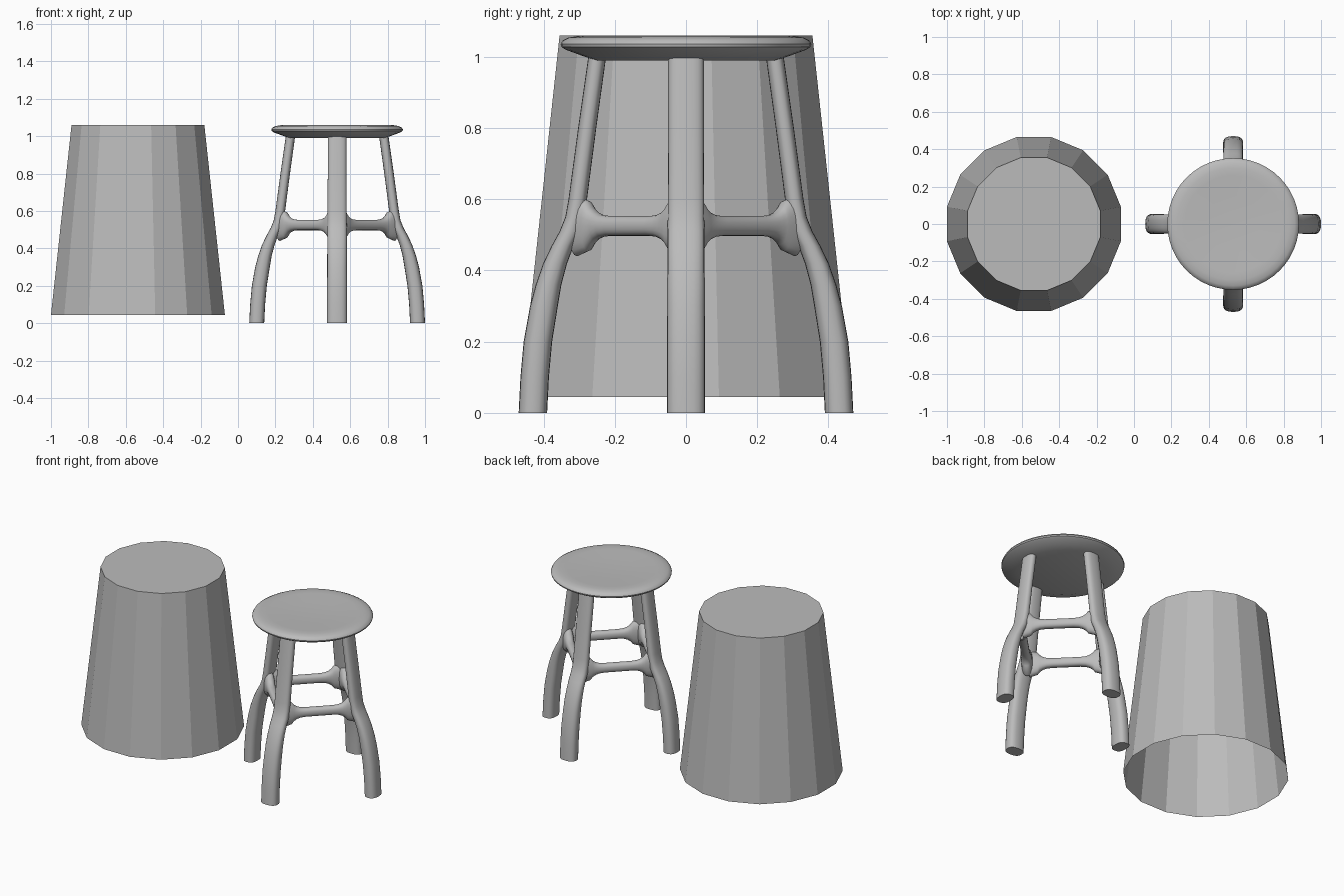
import bpy, bmesh, math
from mathutils import Vector, Matrix

cube = bpy.data.objects.get("Cube")
if cube:
    bpy.data.objects.remove(cube, do_unlink=True)

grey = bpy.data.materials.new("plain grey")
grey.use_nodes = True
grey.diffuse_color = (0.5, 0.5, 0.5, 1)
grey.node_tree.nodes["Principled BSDF"].inputs["Base Color"].default_value = (0.5, 0.5, 0.5, 1)

STOOL = Vector((0.53, 0, 0))


def finish(name, bm, location, smooth=True):
    bmesh.ops.recalc_face_normals(bm, faces=bm.faces)
    mesh = bpy.data.meshes.new(name)
    bm.to_mesh(mesh)
    bm.free()
    mesh.materials.append(grey)
    obj = bpy.data.objects.new(name, mesh)
    obj.location = location
    bpy.context.collection.objects.link(obj)
    if smooth:
        bpy.ops.object.select_all(action='DESELECT')
        obj.select_set(True)
        bpy.context.view_layer.objects.active = obj
        bpy.ops.object.shade_smooth_by_angle(angle=math.radians(40))
    return obj


def loft(bm, rings):
    """Skin a list of closed rings of points and cap both ends."""
    loops = [[bm.verts.new(p) for p in ring] for ring in rings]
    n = len(loops[0])
    for a, b in zip(loops, loops[1:]):
        for i in range(n):
            j = (i + 1) % n
            bm.faces.new((a[i], a[j], b[j], b[i]))
    bm.faces.new(loops[0])
    bm.faces.new(loops[-1])


def oval(centre, u, v, a, b, power=2.0, n=20):
    """Rounded cross-section with half sizes a along u and b along v."""
    pts = []
    for i in range(n):
        t = math.tau * i / n
        c, s = math.cos(t), math.sin(t)
        pts.append(centre + u * a * math.copysign(abs(c) ** (2 / power), c)
                   + v * b * math.copysign(abs(s) ** (2 / power), s))
    return pts


X, Y, Z = Vector((1, 0, 0)), Vector((0, 1, 0)), Vector((0, 0, 1))

# Tapered faceted tub, open underneath
bm = bmesh.new()
bmesh.ops.create_cone(bm, cap_ends=True, segments=16, radius1=0.474, radius2=0.362, depth=1.015)
bmesh.ops.rotate(bm, verts=bm.verts, matrix=Matrix.Rotation(math.pi / 16, 3, 'Z'))
# make sure flat sides face the axes
if any(abs(v.co.y) < 0.01 for v in bm.verts):
    bmesh.ops.rotate(bm, verts=bm.verts, matrix=Matrix.Rotation(math.pi / 16, 3, 'Z'))
bottom = [f for f in bm.faces if all(v.co.z < 0 for v in f.verts)]
bmesh.ops.delete(bm, geom=bottom, context='FACES_ONLY')
finish("tapered_tub", bm, (-0.535, 0, 0.5525), smooth=False)

# Round seat, turned from a profile of (radius, height)
profile = [(0.255, 0.99), (0.30, 1.006), (0.338, 1.02), (0.35, 1.028), (0.352, 1.036),
           (0.346, 1.046), (0.33, 1.054), (0.30, 1.059), (0.26, 1.058), (0.15, 1.053), (0.05, 1.051)]
bm = bmesh.new()
loft(bm, [oval(Z * z, X, Y, r, r, n=48) for r, z in profile])
finish("seat", bm, STOOL)

# Bent legs: (height, inner reach, outer reach, half width)
leg_sections = [(0, 0.39, 0.47, 0.054), (0.1, 0.385, 0.465, 0.054), (0.2, 0.376, 0.456, 0.054),
                (0.3, 0.36, 0.438, 0.053), (0.36, 0.35, 0.422, 0.053), (0.42, 0.334, 0.401, 0.052),
                (0.47, 0.315, 0.377, 0.052), (0.51, 0.295, 0.355, 0.052), (0.55, 0.285, 0.339, 0.051),
                (0.6, 0.278, 0.33, 0.051), (0.8, 0.252, 0.303, 0.05), (1.01, 0.223, 0.273, 0.05)]
names = ["left", "back", "right", "front"]
for k, side in enumerate(names):
    turn = Matrix.Rotation(k * math.pi / 2, 3, 'Z')
    bm = bmesh.new()
    loft(bm, [oval(Vector(((i + o) / 2, 0, z)), X, Y, (o - i) / 2, w, 2.6)
              for z, i, o, w in leg_sections])
    bmesh.ops.rotate(bm, verts=bm.verts, matrix=turn)
    finish(side + "_leg", bm, STOOL)

# Stretchers between neighbouring legs, flaring where they meet the legs
flare = [(0.03, 0.085, 0.033), (0.13, 0.07, 0.031), (0.16, 0.052, 0.029),
         (0.2, 0.039, 0.027), (0.25, 0.031, 0.026), (0.32, 0.028, 0.025)]
flare += [(1 - t, h, w) for t, h, w in reversed(flare)]
start, end = Vector((0.315, 0, 0.525)), Vector((0, 0.315, 0.525))
across = Vector((1, 1, 0)).normalized()
for k, side in enumerate(names):
    turn = Matrix.Rotation(k * math.pi / 2, 3, 'Z')
    bm = bmesh.new()
    loft(bm, [oval(start.lerp(end, t), across, Z, w, h, 2.3) for t, h, w in flare])
    bmesh.ops.rotate(bm, verts=bm.verts, matrix=turn)
    finish(f"{side}_{names[(k + 1) % 4]}_stretcher", bm, STOOL)
